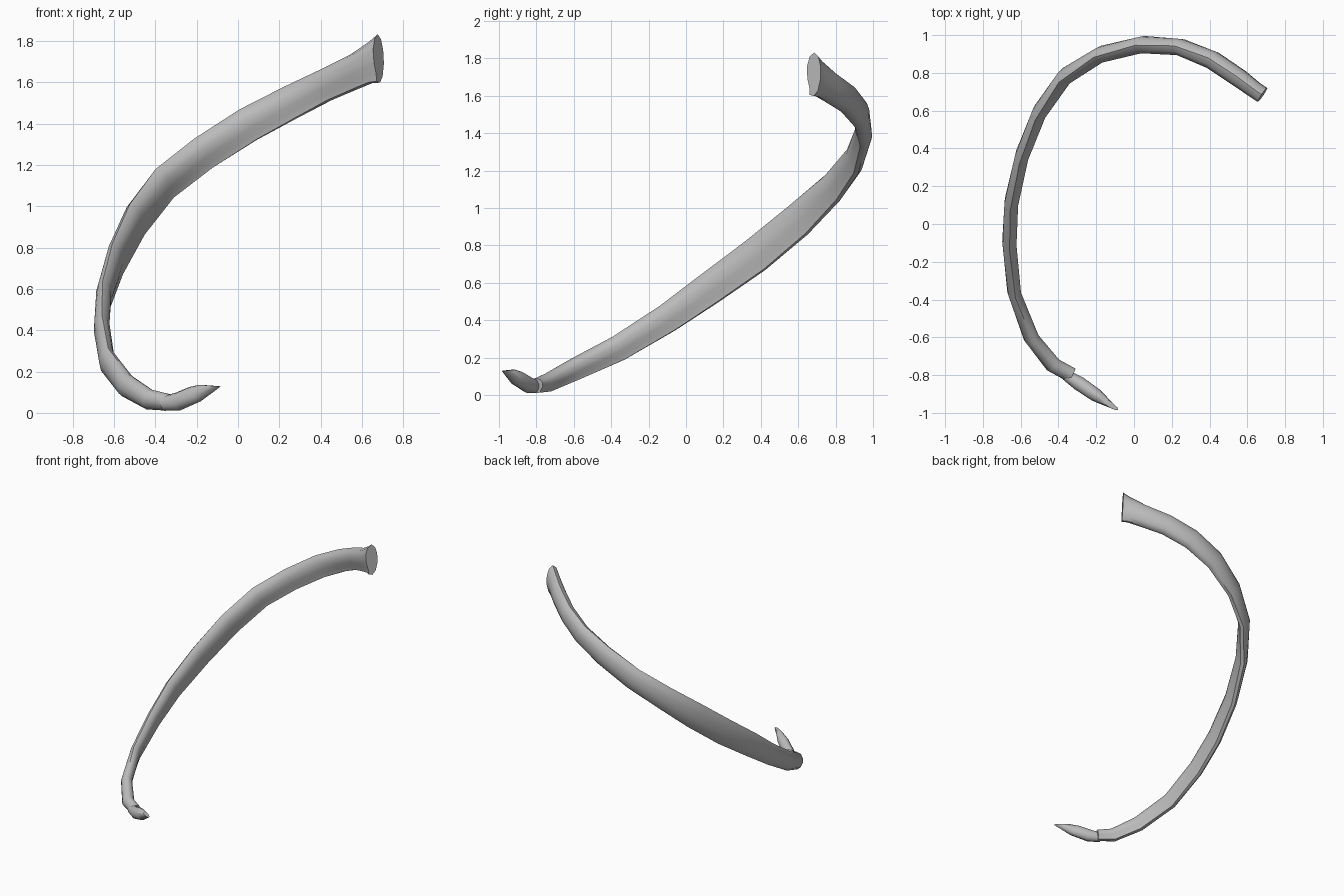
import bpy
import bmesh
import math
from mathutils import Vector

cube = bpy.data.objects.get("Cube")
if cube:
    bpy.data.objects.remove(cube, do_unlink=True)

bone = bpy.data.materials.new("bone_grey")
bone.use_nodes = True
bone.diffuse_color = (0.5, 0.5, 0.5, 1)
bone.node_tree.nodes["Principled BSDF"].inputs["Base Color"].default_value = (0.5, 0.5, 0.5, 1)

# Cross-sections as (inward, upward): one with a groove low on the inner face, one oval
GROOVED = [(0, 1), (.65, .8), (1, .35), (.9, -.2), (.6, -.6), (.5, -.95),
           (-.1, -1), (-.65, -.75), (-1, -.2), (-.95, .35), (-.6, .8)]
OVAL = [(math.sin(i * math.tau / 10), math.cos(i * math.tau / 10)) for i in range(10)]


def sweep(name, profile, stations):
    """Loft a profile through stations: x, y, z, height, thickness, lean along the path."""
    centres = [Vector(s[:3]) for s in stations]
    bm = bmesh.new()
    rings = []
    for i, (*_, height, thick, lean) in enumerate(stations):
        ahead = centres[min(i + 1, len(centres) - 1)]
        behind = centres[max(i - 1, 0)]
        along = (ahead - behind).normalized()
        inward = along.cross(Vector((0, 0, 1))).normalized()
        up = inward.cross(along) * height / 2 + along * lean
        rings.append([bm.verts.new(centres[i] + inward * s * thick / 2 + up * u)
                      for s, u in profile])
    n = len(profile)
    for a, b in zip(rings, rings[1:]):
        for k in range(n):
            bm.faces.new((a[k], a[(k + 1) % n], b[(k + 1) % n], b[k]))
    bm.faces.new(rings[0])
    bm.faces.new(rings[-1])
    bmesh.ops.recalc_face_normals(bm, faces=bm.faces)
    mesh = bpy.data.meshes.new(name)
    bm.to_mesh(mesh)
    bm.free()
    mesh.materials.append(bone)
    obj = bpy.data.objects.new(name, mesh)
    bpy.context.collection.objects.link(obj)
    bpy.ops.object.select_all(action='DESELECT')
    obj.select_set(True)
    bpy.context.view_layer.objects.active = obj
    bpy.ops.object.shade_smooth_by_angle(angle=math.radians(50))
    return obj


# Curved shaft, from the low front end up to the flared head
sweep("rib_shaft", GROOVED, [
    (-.33, -.80, .05, .08, .08, 0),
    (-.43, -.745, .065, .10, .085, 0),
    (-.545, -.60, .135, .12, .08, 0),
    (-.635, -.36, .25, .14, .07, 0),
    (-.66, -.10, .41, .155, .075, 0),
    (-.648, .12, .565, .175, .075, 0),
    (-.59, .37, .745, .19, .075, 0),
    (-.495, .60, .935, .19, .08, 0),
    (-.36, .785, 1.11, .175, .085, 0),
    (-.17, .90, 1.255, .17, .085, 0),
    (.05, .95, 1.395, .17, .09, 0),
    (.25, .935, 1.50, .165, .09, 0),
    (.42, .865, 1.585, .16, .10, 0),
    (.56, .77, 1.65, .17, .10, .01),
    (.64, .71, 1.695, .19, .09, .03),
    (.68, .683, 1.715, .22, .09, .04),
])

# Short tip at the front, ending in a slanted cut
sweep("front_tip", OVAL, [
    (-.36, -.80, .045, .07, .06, 0),
    (-.29, -.845, .055, .09, .08, 0),
    (-.21, -.90, .09, .09, .075, -.02),
    (-.135, -.95, .132, .06, .03, -.055),
])
